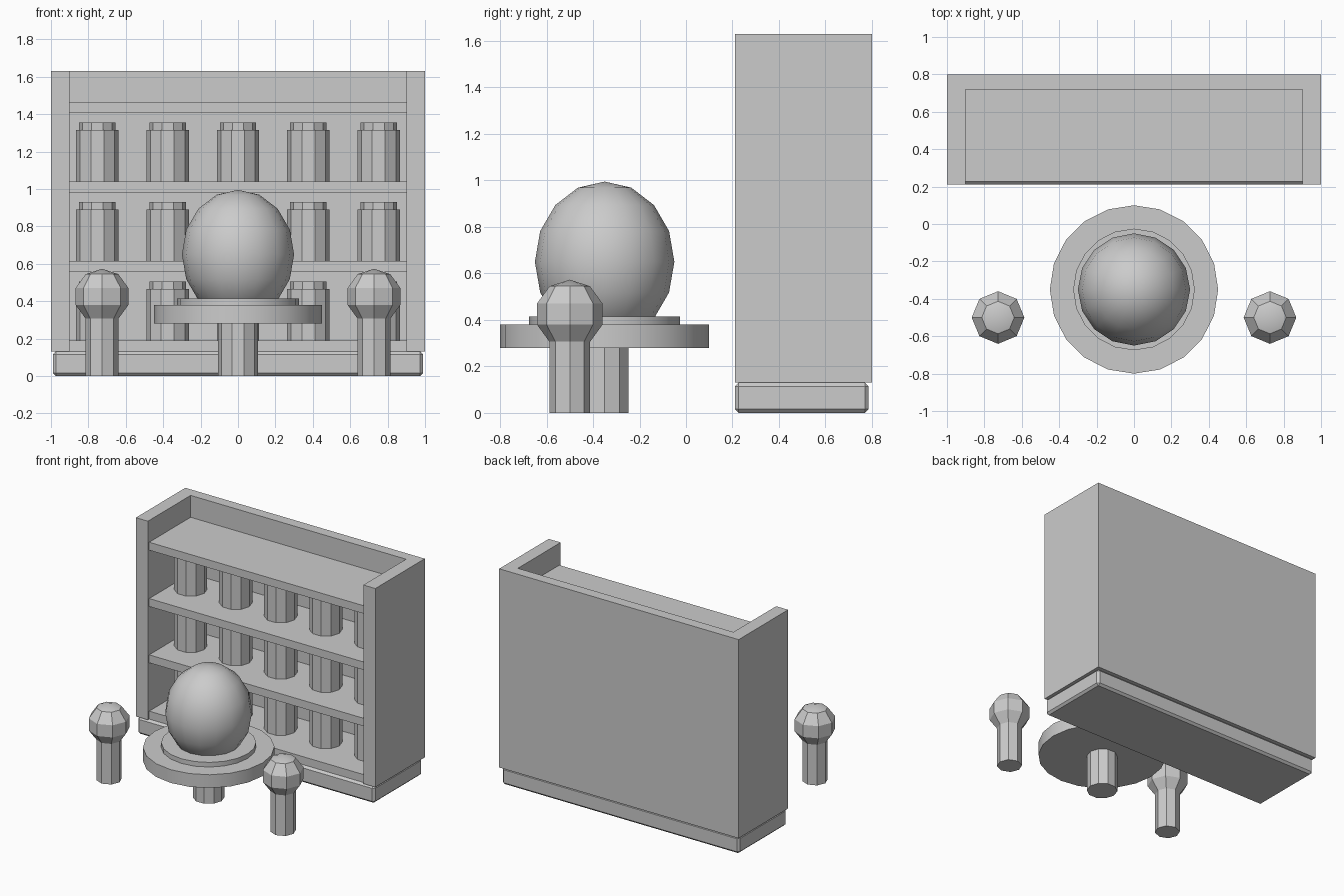
import bpy, bmesh, math
from mathutils import Matrix

default = bpy.data.objects.get("Cube")
if default:
    bpy.data.objects.remove(default, do_unlink=True)

grey = bpy.data.materials.new("plain_grey")
grey.use_nodes = True
colour = (0.6, 0.6, 0.6, 1)
grey.diffuse_color = colour
grey.node_tree.nodes["Principled BSDF"].inputs["Base Color"].default_value = colour


def finish(name, bm):
    """Turn a bmesh into a grey object with sharp edges kept."""
    bmesh.ops.recalc_face_normals(bm, faces=bm.faces[:])
    mesh = bpy.data.meshes.new(name)
    bm.to_mesh(mesh)
    bm.free()
    mesh.materials.append(grey)
    obj = bpy.data.objects.new(name, mesh)
    bpy.context.collection.objects.link(obj)
    bpy.ops.object.select_all(action="DESELECT")
    obj.select_set(True)
    bpy.context.view_layer.objects.active = obj
    bpy.ops.object.shade_smooth_by_angle(angle=math.radians(30))
    return obj


def box(name, x, y, z, chamfer=0):
    bm = bmesh.new()
    bmesh.ops.create_cube(bm, size=1)
    for v in bm.verts:
        v.co = [lo + (c + 0.5) * (hi - lo) for c, (lo, hi) in zip(v.co, (x, y, z))]
    if chamfer:
        bmesh.ops.bevel(bm, geom=bm.edges[:], offset=chamfer, segments=1, affect="EDGES")
    return finish(name, bm)


def lathe(name, profile, sides, x, y):
    """Stack rings of (radius, height); zero radius makes a pole. Corners lie on the x axis."""
    bm = bmesh.new()
    rings = []
    for r, z in profile:
        count = sides if r > 1e-4 else 1
        rings.append([bm.verts.new((x + r * math.cos(math.tau * i / sides),
                                    y + r * math.sin(math.tau * i / sides), z))
                      for i in range(count)])
    for low, high in zip(rings, rings[1:]):
        for i in range(sides):
            j = (i + 1) % sides
            corners = [low[i % len(low)], low[j % len(low)],
                       high[j % len(high)], high[i % len(high)]]
            bm.faces.new(list(dict.fromkeys(corners)))
    for ring in (rings[0], rings[-1]):
        if len(ring) > 1:
            bm.faces.new(ring)
    return finish(name, bm)


def ball(name, radius, height, stacks, sides, x, y, z):
    steps = [math.pi * i / stacks for i in range(stacks + 1)]
    profile = [(radius * math.sin(a), z - height * math.cos(a)) for a in steps]
    return lathe(name, profile, sides, x, y)


# Cabinet on a chamfered plinth
box("cabinet_plinth", (-0.99, 0.99), (0.21, 0.785), (0, 0.13), 0.016)
for side, sign in (("left", 1), ("right", -1)):
    box(side + "_cabinet_wall", sorted((sign * 0.9, sign)), (0.21, 0.8), (0.13, 1.63))
box("cabinet_back", (-0.9, 0.9), (0.72, 0.8), (0.13, 1.63))

# Shelves, with a row of lidded jars on all but the top one
for row, top in enumerate((0.19, 0.615, 1.04, 1.465)):
    box(f"shelf_{row + 1}", (-0.9, 0.9), (0.226, 0.72), (top - 0.06, top))
    if row == 3:
        continue
    for col in range(5):
        x = (col - 2) * 0.376
        tag = f"{row + 1}_{col + 1}"
        lathe("jar_" + tag, [(0.113, top), (0.113, top + 0.275)], 10, x, 0.51)
        lathe("jar_lid_" + tag, [(0.097, top + 0.275), (0.097, top + 0.315)], 10, x, 0.51)

# Round table with a large ball
lathe("table_leg", [(0.108, 0), (0.108, 0.28)], 10, 0, -0.35)
lathe("table_top", [(0.45, 0.28), (0.45, 0.38)], 20, 0, -0.35)
lathe("ball_stand", [(0.325, 0.38), (0.325, 0.415)], 20, 0, -0.35)
ball("large_ball", 0.3, 0.345, 8, 16, 0, -0.35, 0.65)

# Two posts with faceted heads
for side, x in (("left", 0.727), ("right", -0.727)):
    lathe(side + "_post", [(0.088, 0), (0.088, 0.31)], 8, x, -0.5)
    ball(side + "_post_head", 0.148, 0.148, 5, 8, x, -0.5, 0.425)
